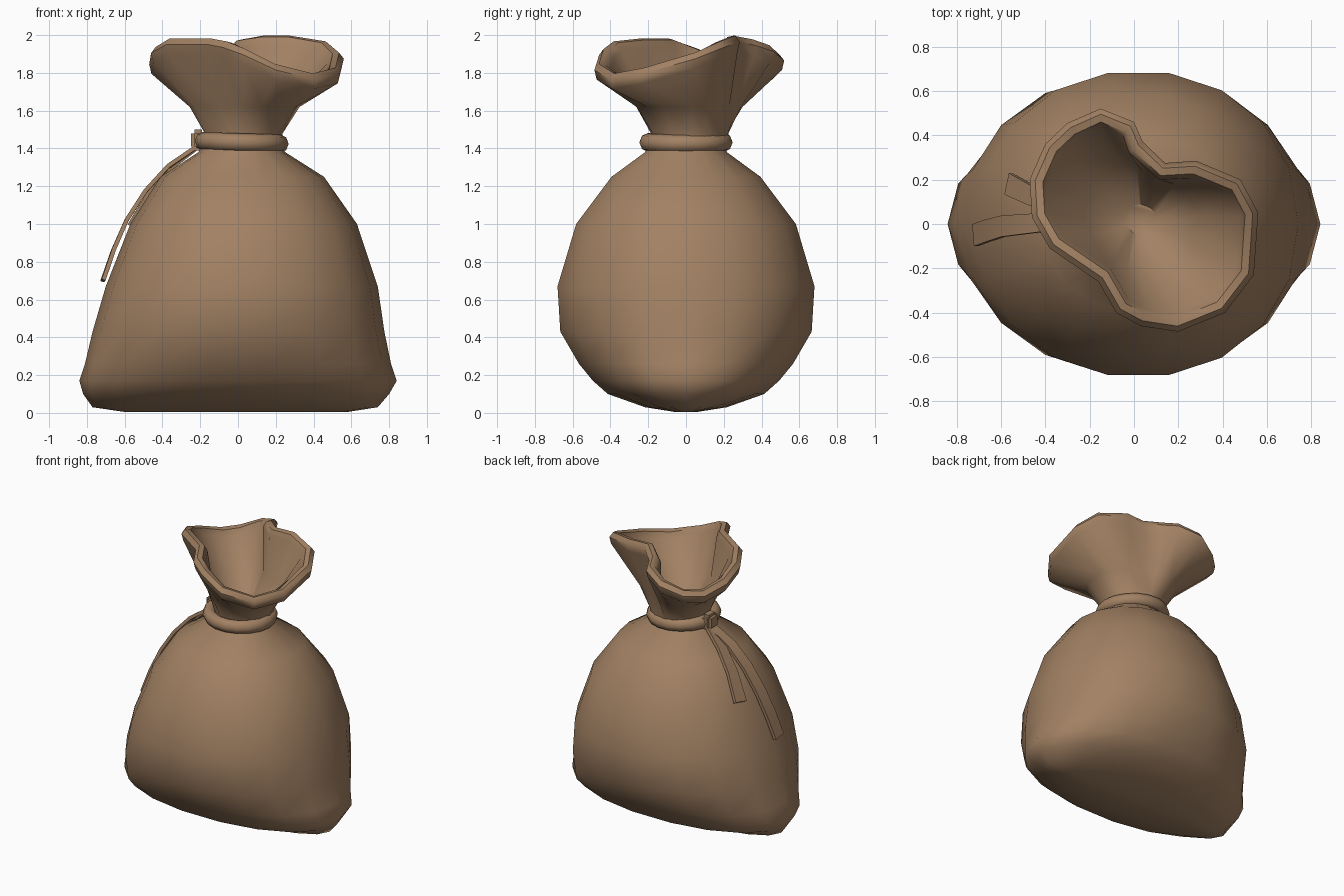
import bpy, bmesh, math
from mathutils import Vector

if "Cube" in bpy.data.objects:
    bpy.data.objects.remove(bpy.data.objects["Cube"])

cloth = bpy.data.materials.new("brown cloth")
cloth.diffuse_color = (0.36, 0.22, 0.125, 1)
cloth.use_nodes = True
cloth.node_tree.nodes["Principled BSDF"].inputs["Base Color"].default_value = cloth.diffuse_color


def make(name, bm, angle=60):
    bmesh.ops.recalc_face_normals(bm, faces=bm.faces)
    me = bpy.data.meshes.new(name)
    bm.to_mesh(me)
    bm.free()
    me.materials.append(cloth)
    ob = bpy.data.objects.new(name, me)
    bpy.context.collection.objects.link(ob)
    bpy.ops.object.select_all(action='DESELECT')
    bpy.context.view_layer.objects.active = ob
    ob.select_set(True)
    bpy.ops.object.shade_smooth_by_angle(angle=math.radians(angle))
    return ob


def loft(name, rings, closed=False, angle=60):
    """Skin rings of equal point count; cap the ends or join them."""
    bm = bmesh.new()
    vs = [[bm.verts.new(p) for p in r] for r in rings]
    n = len(vs[0])
    pairs = list(zip(vs, vs[1:])) + ([(vs[-1], vs[0])] if closed else [])
    for a, b in pairs:
        for i in range(n):
            j = (i + 1) % n
            bm.faces.new((a[i], a[j], b[j], b[i]))
    if not closed:
        bm.faces.new(vs[0])
        bm.faces.new(vs[-1])
    return make(name, bm, angle)


# Sack body: oval sections, pinched to a wide seam at the bottom (z, left, right, depth)
BODY = [(0.005, -.60, .58, .06), (.03, -.77, .74, .22), (.10, -.82, .80, .42),
        (.17, -.84, .84, .50), (.26, -.81, .81, .575), (.43, -.77, .775, .675),
        (.67, -.70, .74, .69), (1.0, -.57, .63, .59), (1.25, -.41, .455, .40),
        (1.38, -.21, .25, .22), (1.44, -.18, .22, .20)]


def oval(z, xl, xr, b, n=18):
    pts = []
    for i in range(n):
        t = 2 * math.pi * i / n
        c, s = math.cos(t), math.sin(t)
        c = math.copysign(abs(c) ** .94, c)
        s = math.copysign(abs(s) ** .94, s)
        pts.append(((xl + xr) / 2 + (xr - xl) / 2 * c, b * s, z))
    return pts


loft("sack_body", [oval(*r) for r in BODY], angle=80)

# Flared mouth: folded outline of the rim (x, y, top height)
RIM = [(-.15, .52, 1.90), (0, .46, 1.95), (.04, .37, 1.98), (.14, .275, 2.0),
       (.28, .285, 2.0), (.48, .2, 1.97), (.56, .05, 1.91), (.54, -.23, 1.83),
       (.41, -.4, 1.80), (.2, -.485, 1.85), (.03, -.46, 1.93), (-.08, -.4, 1.97),
       (-.16, -.26, 1.985), (-.38, -.11, 1.985), (-.46, .03, 1.94),
       (-.47, .2, 1.88), (-.4, .36, 1.83), (-.3, .455, 1.84)]
CEN = Vector((.03, .02, 0))


def rim_ring(inset, dz):
    out = []
    for i, p in enumerate(RIM):
        a, b = Vector(RIM[i - 1]), Vector(RIM[(i + 1) % len(RIM)])
        t = (b - a).to_2d().normalized()
        out.append((p[0] + t.y * inset, p[1] - t.x * inset, p[2] + dz))
    return out


def neck_ring(radius, blend, z):
    out = []
    for x, y, _ in RIM:
        p = Vector((x, y, 0)) - CEN
        q = CEN + (p.normalized() * radius).lerp(p, blend)
        out.append((q.x, q.y, z))
    return out


loft("sack_mouth", [
    neck_ring(.20, 0, 1.40), neck_ring(.20, .02, 1.48), neck_ring(.21, .27, 1.62),
    rim_ring(.012, -.085), rim_ring(0, -.035), rim_ring(.025, -.003),
    rim_ring(.06, -.01), rim_ring(.08, -.05),
    neck_ring(.17, .25, 1.64), neck_ring(.06, .03, 1.45)], angle=50)

# Cord tied round the neck, slightly tilted
cord = []
for i in range(18):
    t = 2 * math.pi * i / 18
    ring = []
    for k in range(8):
        u = 2 * math.pi * k / 8
        r = .205 + .045 * math.cos(u)
        x = r * math.cos(t)
        ring.append((.018 + x, r * math.sin(t), 1.432 - .03 * x + .048 * math.sin(u)))
    cord.append(ring)
loft("neck_cord", cord, closed=True)

# Knot
bm = bmesh.new()
bmesh.ops.create_cube(bm, size=1)
for v in bm.verts:
    v.co = Vector((v.co.x * .08 - .21, v.co.y * .11 + .03, v.co.z * .11 + 1.445))
bmesh.ops.bevel(bm, geom=bm.edges[:], offset=.02, segments=2, affect='EDGES')
make("knot", bm)


# Flat cord tails lying on the sack
def tail(name, path, widths):
    pts = [Vector(p) for p in path]
    rings = []
    for i, p in enumerate(pts):
        d = (pts[min(i + 1, len(pts) - 1)] - pts[max(i - 1, 0)]).normalized()
        side = d.cross(Vector((-1, p.y * .8, .4))).normalized()
        up = side.cross(d).normalized()
        s, h = side * widths[i] / 2, up * .011
        rings.append([p + s + h, p - s + h, p - s - h, p + s - h])
    loft(name, rings, angle=30)


tail("long_tail", [(-.2, .03, 1.42), (-.37, .01, 1.305), (-.49, 0, 1.175),
                   (-.59, -.01, 1.02), (-.66, -.03, .86), (-.715, -.05, .70)],
     [.06, .08, .09, .095, .10, .10])
tail("short_tail", [(-.2, .04, 1.42), (-.355, .09, 1.30), (-.465, .13, 1.17),
                    (-.565, .18, 1.0)], [.06, .08, .09, .10])
